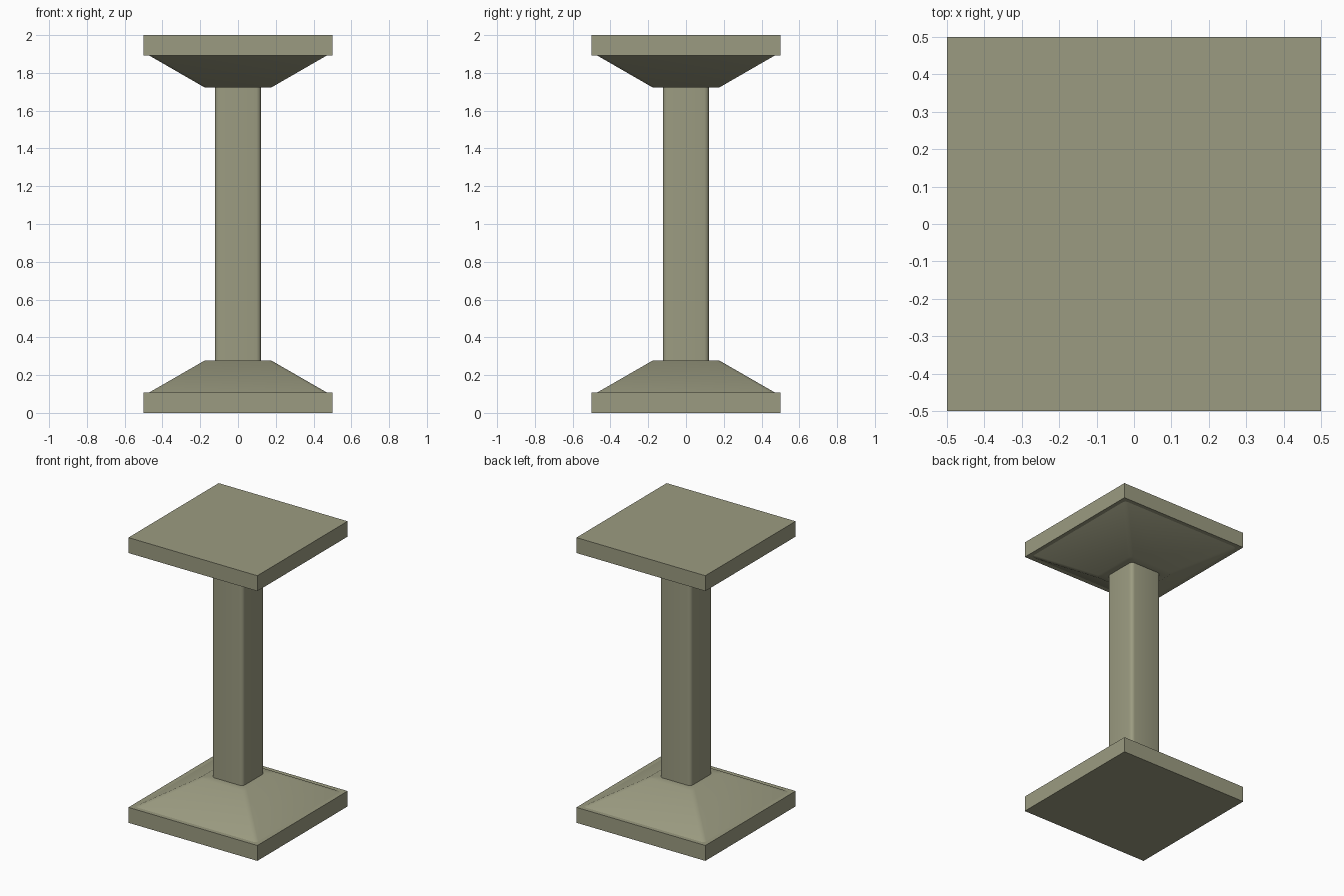
import bpy, bmesh, math

if "Cube" in bpy.data.objects:
    bpy.data.objects.remove(bpy.data.objects["Cube"])


def rounded_square(half, radius, steps=4):
    """Counter-clockwise outline of a square with rounded corners."""
    pts = []
    for k, (sx, sy) in enumerate([(1, 1), (-1, 1), (-1, -1), (1, -1)]):
        for i in range(steps + 1):
            a = math.radians(90 * k + 90 * i / steps)
            pts.append((sx * (half - radius) + radius * math.cos(a),
                        sy * (half - radius) + radius * math.sin(a)))
    return pts


def loft(name, sections, smooth):
    """Stack (outline, z) sections into a closed solid."""
    bm = bmesh.new()
    rings = [[bm.verts.new((x, y, z)) for x, y in pts] for pts, z in sections]
    n = len(rings[0])
    for lo, hi in zip(rings, rings[1:]):
        for i in range(n):
            j = (i + 1) % n
            bm.faces.new((lo[i], lo[j], hi[j], hi[i]))
    bm.faces.new(rings[0][::-1])
    bm.faces.new(rings[-1])
    bmesh.ops.recalc_face_normals(bm, faces=bm.faces)
    mesh = bpy.data.meshes.new(name)
    bm.to_mesh(mesh)
    bm.free()
    obj = bpy.data.objects.new(name, mesh)
    bpy.context.collection.objects.link(obj)
    mesh.materials.append(stone)
    if smooth:
        bpy.ops.object.select_all(action='DESELECT')
        obj.select_set(True)
        bpy.context.view_layer.objects.active = obj
        bpy.ops.object.shade_smooth_by_angle(angle=math.radians(35))
    return obj


stone = bpy.data.materials.new("stone")
stone.diffuse_color = (0.33, 0.33, 0.22, 1)
stone.use_nodes = True
stone.node_tree.nodes["Principled BSDF"].inputs["Base Color"].default_value = stone.diffuse_color

PLATE, COLLAR = 0.108, 0.278
square = [(0.5, 0.5), (-0.5, 0.5), (-0.5, -0.5), (0.5, -0.5)]

# Square shaft with softened corners
shaft = rounded_square(0.122, 0.026)
loft("column_shaft", [(shaft, COLLAR), (shaft, 2 - COLLAR)], True)

# Plate and flared collar, at the foot and mirrored at the head
for label, height in (("base", lambda z: z), ("capital", lambda z: 2 - z)):
    loft(label + "_plate", [(square, height(0)), (square, height(PLATE))], False)
    loft(label + "_flare", [(rounded_square(0.47, 0.025), height(PLATE)),
                            (rounded_square(0.175, 0.025), height(COLLAR)),
                            (rounded_square(0.122, 0.026), height(COLLAR))], True)
